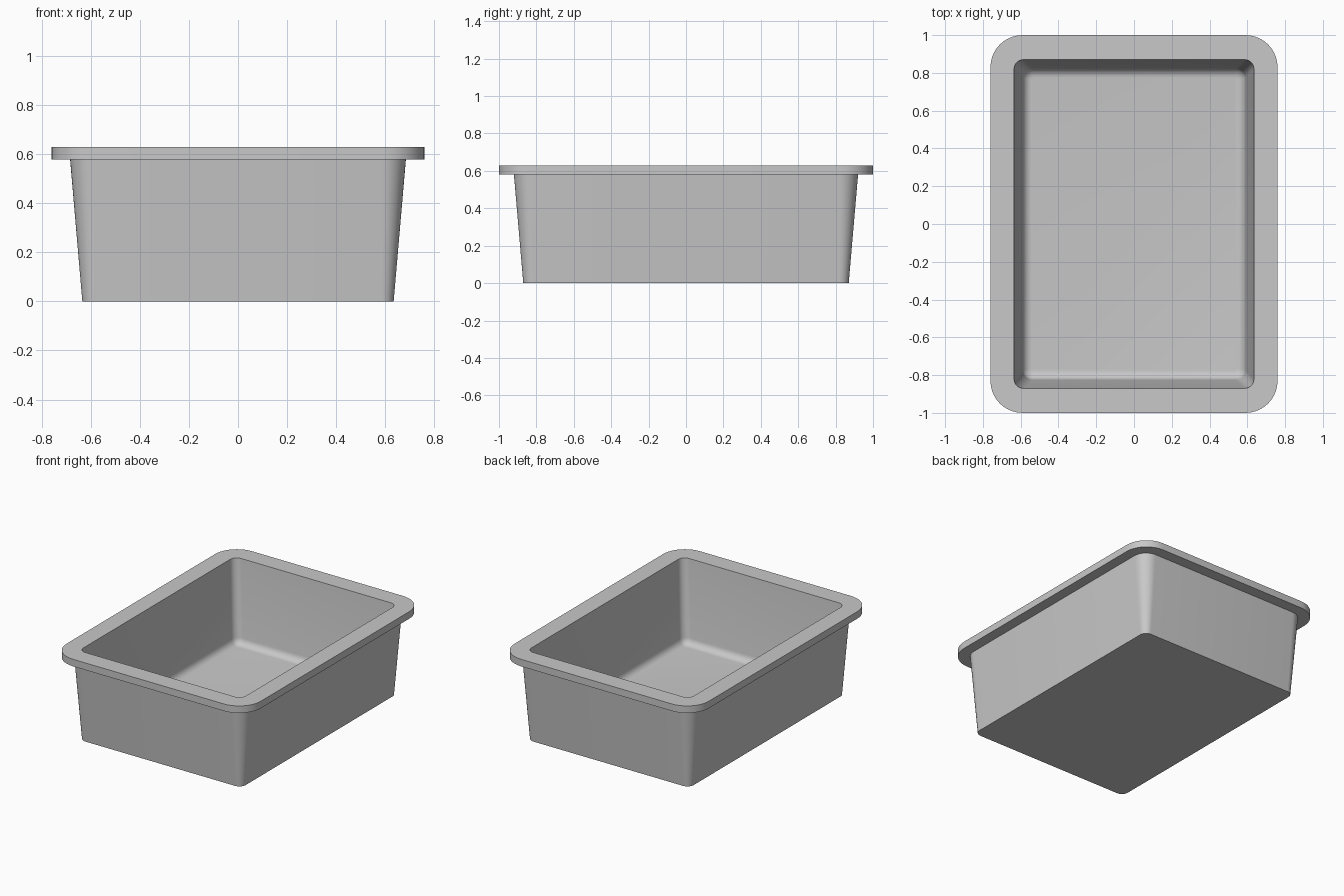
import bpy
import bmesh
from math import sin, cos, pi, radians

cube = bpy.data.objects.get("Cube")
if cube:
    bpy.data.objects.remove(cube, do_unlink=True)

CORNER_STEPS = 10
FILLET_STEPS = 6

# Single grey plastic
grey = bpy.data.materials.new("grey_plastic")
grey.use_nodes = True
colour = (0.58, 0.58, 0.58, 1)
grey.diffuse_color = colour
grey.node_tree.nodes["Principled BSDF"].inputs["Base Color"].default_value = colour


def rounded_ring(bm, hx, hy, radius, z):
    """Ring of vertices along a rounded rectangle of half sizes hx, hy."""
    ring = []
    for quarter, (sx, sy) in enumerate([(1, 1), (-1, 1), (-1, -1), (1, -1)]):
        for i in range(CORNER_STEPS + 1):
            a = (quarter + i / CORNER_STEPS) * pi / 2
            ring.append(bm.verts.new((sx * (hx - radius) + radius * cos(a),
                                      sy * (hy - radius) + radius * sin(a), z)))
    return ring


def bridge(bm, lower, upper):
    n = len(lower)
    for i in range(n):
        j = (i + 1) % n
        bm.faces.new((lower[i], lower[j], upper[j], upper[i]))


# Sections: half width, half depth, corner radius, height
sections = [
    (0.635, 0.87, 0.05, 0),         # underside
    (0.685, 0.92, 0.10, 0.58),      # outer wall top
    (0.76, 1.0, 0.17, 0.58),        # rim underside
    (0.76, 1.0, 0.17, 0.63),        # rim top
    (0.635, 0.87, 0.05, 0.63),      # opening
]

# Inner wall runs down into a rounded floor edge
floor_z, fillet = 0.05, 0.05
for i in range(FILLET_STEPS + 1):
    a = radians(5 + 85 * i / FILLET_STEPS)
    inset = fillet * (1 - cos(a))
    sections.append((0.59 - inset, 0.825 - inset, 0.052 - 0.8 * inset,
                     floor_z + fillet * (1 - sin(a))))

bm = bmesh.new()
rings = [rounded_ring(bm, *s) for s in sections]
for lower, upper in zip(rings, rings[1:]):
    bridge(bm, lower, upper)
bm.faces.new(list(reversed(rings[0])))
bm.faces.new(rings[-1])
bmesh.ops.recalc_face_normals(bm, faces=bm.faces)

mesh = bpy.data.meshes.new("storage_tub")
bm.to_mesh(mesh)
bm.free()
mesh.materials.append(grey)
tub = bpy.data.objects.new("storage_tub", mesh)
bpy.context.collection.objects.link(tub)

bpy.ops.object.select_all(action="DESELECT")
tub.select_set(True)
bpy.context.view_layer.objects.active = tub
bpy.ops.object.shade_smooth_by_angle(angle=radians(30))
